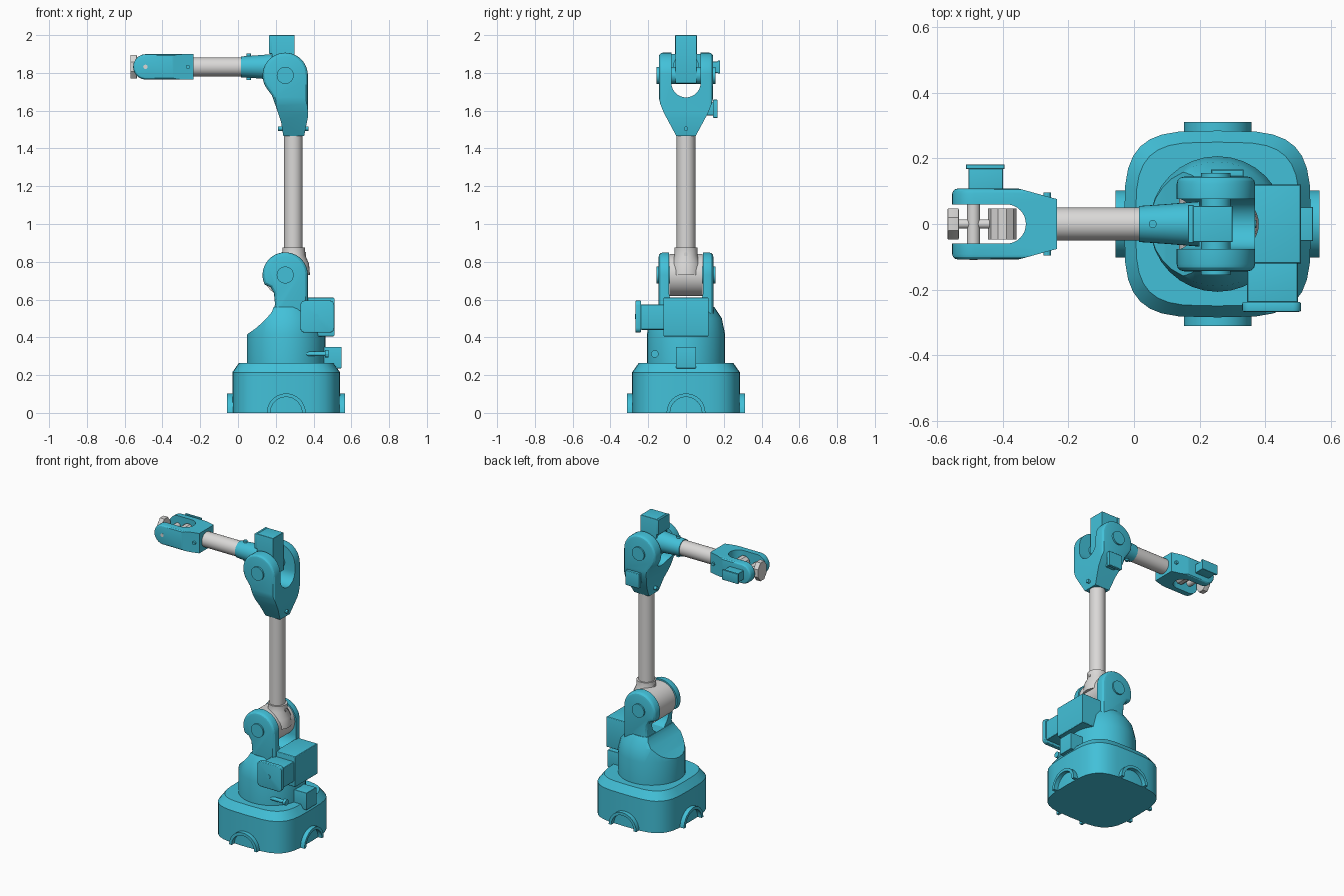
import bpy, bmesh, math
from mathutils import Vector

if "Cube" in bpy.data.objects:
    bpy.data.objects.remove(bpy.data.objects["Cube"])


def material(name, rgb):
    m = bpy.data.materials.new(name)
    m.diffuse_color = (*rgb, 1)
    m.use_nodes = True
    m.node_tree.nodes["Principled BSDF"].inputs["Base Color"].default_value = m.diffuse_color
    return m


BLUE = material("cyan_blue", (0.055, 0.53, 0.69))
GREY = material("light_grey", (0.70, 0.69, 0.68))
CX = 0.255                                    # column axis of the base
AX = {'x': lambda t, u, v: (t, u, v), 'y': lambda t, u, v: (u, t, v), 'z': lambda t, u, v: (u, v, t)}


def loft(name, rings, mat=BLUE, bevel=0, segs=3):
    """Skin a list of equal point rings, cap both ends, optionally round the cap edges."""
    bm = bmesh.new()
    vs = [[bm.verts.new(p) for p in r] for r in rings]
    n = len(vs[0])
    for a, b in zip(vs, vs[1:]):
        for i in range(n):
            bm.faces.new((a[i], a[(i + 1) % n], b[(i + 1) % n], b[i]))
    caps = [bm.faces.new(vs[0]), bm.faces.new(vs[-1])]
    bmesh.ops.recalc_face_normals(bm, faces=bm.faces[:])
    if bevel:
        edges = list({e for f in caps for e in f.edges})
        bmesh.ops.bevel(bm, geom=edges, offset=bevel, segments=segs, profile=0.5, affect='EDGES')
    me = bpy.data.meshes.new(name)
    bm.to_mesh(me)
    bm.free()
    me.materials.append(mat)
    ob = bpy.data.objects.new(name, me)
    bpy.context.collection.objects.link(ob)
    return ob


def prism(name, pts, axis, a, b, mat=BLUE, bevel=0):
    return loft(name, [[AX[axis](t, u, v) for u, v in pts] for t in (a, b)], mat, bevel)


def arc(cu, cv, r, a0, a1, n=16):
    return [(cu + r * math.cos(math.radians(a0 + (a1 - a0) * i / n)),
             cv + r * math.sin(math.radians(a0 + (a1 - a0) * i / n))) for i in range(n + 1)]


def turned(name, axis, cu, cv, prof, mat=BLUE, n=32):
    """Round part along an axis; prof is a list of (position, radius)."""
    return loft(name, [[AX[axis](t, u, v) for u, v in arc(cu, cv, r, 0, 360, n)[:-1]]
                       for t, r in prof], mat)


def box(name, x0, x1, y0, y1, z0, z1, mat=BLUE, bevel=0.006):
    return prism(name, [(x0, y0), (x1, y0), (x1, y1), (x0, y1)], 'z', z0, z1, mat, bevel)


def intersect(ob, cutter):
    m = ob.modifiers.new("shape", 'BOOLEAN')
    m.operation, m.object, m.solver = 'INTERSECT', cutter, 'EXACT'
    bpy.context.view_layer.objects.active = ob
    bpy.ops.object.modifier_apply(modifier=m.name)
    bpy.data.objects.remove(cutter)
    return ob


def fork(outer, slot, slot_end, top):
    """Symmetric U outline: outer half (base to top) plus a round-bottomed slot."""
    inner = arc(0, slot_end + slot, slot, 0, -180)
    return outer + [(slot, top)] + inner + [(-slot, top)] + [(-u, v) for u, v in reversed(outer)]


# --- base: rounded square with chamfered top
def squircle(h, z, n=32, p=3.7):
    f = lambda c: math.copysign(abs(c) ** (2 / p), c) * h
    return [(CX + f(math.cos(2 * math.pi * i / n)), f(math.sin(2 * math.pi * i / n)), z) for i in range(n)]


loft("base", [squircle(0.285, 0), squircle(0.285, 0.215), squircle(0.25, 0.265)])
for k, (dx, dy) in enumerate([(1, 0), (-1, 0), (0, 1), (0, -1)]):       # foot arches
    pts = arc(0, 0, 0.103, 0, 180) + arc(0, 0, 0.084, 180, 0)
    loft(f"foot_arch_{k}", [[(CX + dx * t - dy * u, dy * t + dx * u, v) for u, v in pts]
                            for t in (0.27, 0.312)])

# --- turret with sloped front shoulder
intersect(turned("turret", 'z', CX, 0, [(0.26, 0.207), (0.415, 0.207), (0.50, 0.19), (0.56, 0.15)]),
          prism("turret_cutter", [(0.04, 0.25), (0.04, 0.41), (0.10, 0.452), (0.155, 0.505), (0.18, 0.535),
                                  (0.192, 0.57), (0.48, 0.57), (0.48, 0.25)], 'y', -0.3, 0.3))

# --- shoulder yoke
side = arc(0.25, 0.73, 0.12, 0, 205, 24) + [(0.172, 0.665), (0.19, 0.635), (0.196, 0.575), (0.18, 0.50), (0.37, 0.50)]
intersect(prism("shoulder_yoke", side, 'y', -0.145, 0.145, BLUE, 0.025),
          prism("yoke_cutter", fork([(0.16, 0.45), (0.16, 0.9)], 0.09, 0.55, 0.9), 'x', 0, 0.6))
turned("shoulder_axle", 'y', 0.25, 0.73, [(-0.155, 0.045), (0.155, 0.045)])
turned("shoulder_knuckle", 'y', 0.25, 0.73, [(-0.088, 0.112), (0.088, 0.112)], GREY)
turned("upper_arm_socket", 'z', 0.296, 0, [(0.73, 0.085), (0.79, 0.08), (0.835, 0.06), (0.875, 0.06)], GREY)
turned("socket_screw", 'x', 0, 0.84, [(0.232, 0.011), (0.36, 0.011)], GREY, 12)
turned("upper_arm_tube", 'z', 0.293, 0, [(0.80, 0.049), (1.50, 0.049)], GREY)

# --- shoulder motor and base motor
box("gear_box", 0.36, 0.51, -0.12, 0.12, 0.405, 0.61)
box("shoulder_motor", 0.345, 0.50, -0.24, -0.11, 0.44, 0.575)
flange = []
for cu, cv, a in [(0.485, 0.57, 0), (0.355, 0.57, 90), (0.355, 0.45, 180), (0.485, 0.45, 270)]:
    flange += arc(cu, cv, 0.025, a, a + 90, 4)
prism("motor_flange", flange, 'y', -0.268, -0.238, BLUE, 0.006)
turned("flange_screw", 'y', 0.415, 0.51, [(-0.271, 0.014), (-0.25, 0.014)], BLUE, 12)
box("base_motor", 0.43, 0.547, -0.052, 0.052, 0.235, 0.35, BLUE, 0.003)
turned("turret_bolt", 'x', -0.165, 0.312, [(0.36, 0.012), (0.46, 0.012), (0.46, 0.02), (0.48, 0.02)], BLUE, 12)

# --- elbow fork
side = arc(0.25, 1.787, 0.12, 0, 215, 24) + [(0.18, 1.68), (0.205, 1.61), (0.228, 1.54), (0.24, 1.465),
                                             (0.35, 1.465), (0.37, 1.565)]
intersect(prism("elbow_fork", side, 'y', -0.144, 0.144, BLUE, 0.022),
          prism("elbow_cutter", fork([(0.048, 1.46), (0.118, 1.59), (0.136, 1.635), (0.146, 1.68), (0.15, 1.95)],
                                     0.077, 1.67, 1.95), 'x', 0, 0.6))
turned("elbow_axle", 'y', 0.25, 1.787, [(-0.155, 0.045), (0.155, 0.045)])
turned("elbow_screw", 'x', 0, 1.505, [(0.213, 0.012), (0.373, 0.012)], BLUE, 12)
box("elbow_motor", 0.25, 0.32, 0.09, 0.145, 1.575, 1.645)
box("elbow_motor_flange", 0.235, 0.335, 0.143, 0.167, 1.56, 1.66)

# --- forearm block, socket and tube
box("elbow_block", 0.18, 0.30, -0.055, 0.055, 1.745, 2.0, BLUE, 0.003)
box("top_motor_flange", 0.165, 0.181, -0.058, 0.058, 1.90, 2.0, BLUE, 0.003)
turned("forearm_socket", 'x', 0, 1.832, [(0.015, 0.055), (0.09, 0.060), (0.20, 0.069)])
turned("socket_pin", 'z', 0.057, 0, [(1.763, 0.012), (1.903, 0.012)], BLUE, 12)
turned("forearm_tube", 'x', 0, 1.832, [(-0.26, 0.05), (0.03, 0.05)], GREY)

# --- hand fork
side = arc(-0.488, 1.832, 0.067, 90, 270, 20) + [(-0.235, 1.765), (-0.235, 1.899)]
plan = fork([(0.075, 0.23), (0.08, 0.25), (0.105, 0.34), (0.115, 0.38), (0.115, 0.6)], 0.06, 0.33, 0.6)
intersect(prism("hand_fork", side, 'y', -0.108, 0.108, BLUE, 0.016),
          prism("hand_cutter", [(-v, u) for u, v in plan], 'z', 1.7, 2.0))
turned("hand_pin", 'y', -0.265, 1.832, [(-0.096, 0.011), (0.096, 0.011)], BLUE, 12)
box("hand_motor", -0.505, -0.40, 0.10, 0.175, 1.80, 1.86, BLUE, 0.003)
box("hand_motor_flange", -0.513, -0.395, 0.168, 0.181, 1.797, 1.865, BLUE, 0.003)

# --- wrist joint
turned("wrist_axle_ends", 'y', -0.49, 1.832, [(-0.11, 0.012), (0.11, 0.012)], GREY, 12)
turned("wrist_axle", 'y', -0.49, 1.832, [(-0.062, 0.02), (0.062, 0.02)], GREY, 16)
turned("wrist_shaft", 'x', 0, 1.832, [(-0.55, 0.014), (-0.40, 0.014)], GREY, 16)
turned("wrist_weight", 'y', -0.402, 1.832, [(-0.047, 0.043), (0.047, 0.043)], GREY, 10)
disc = [(0.047 * math.sin(a), 1.832 + 0.062 * math.cos(a)) for a in [math.pi / 4 * i + math.pi / 8 for i in range(8)]]
cu = [(u / 0.924, 1.832 + (v - 1.832) / 0.924) for u, v in disc]
prism("tool_plate", cu, 'x', -0.57, -0.535, GREY, 0.003)

# --- smooth round surfaces, keep edges sharp
for ob in bpy.context.scene.objects:
    ob.select_set(True)
    bpy.context.view_layer.objects.active = ob
bpy.ops.object.shade_smooth_by_angle(angle=math.radians(28))
